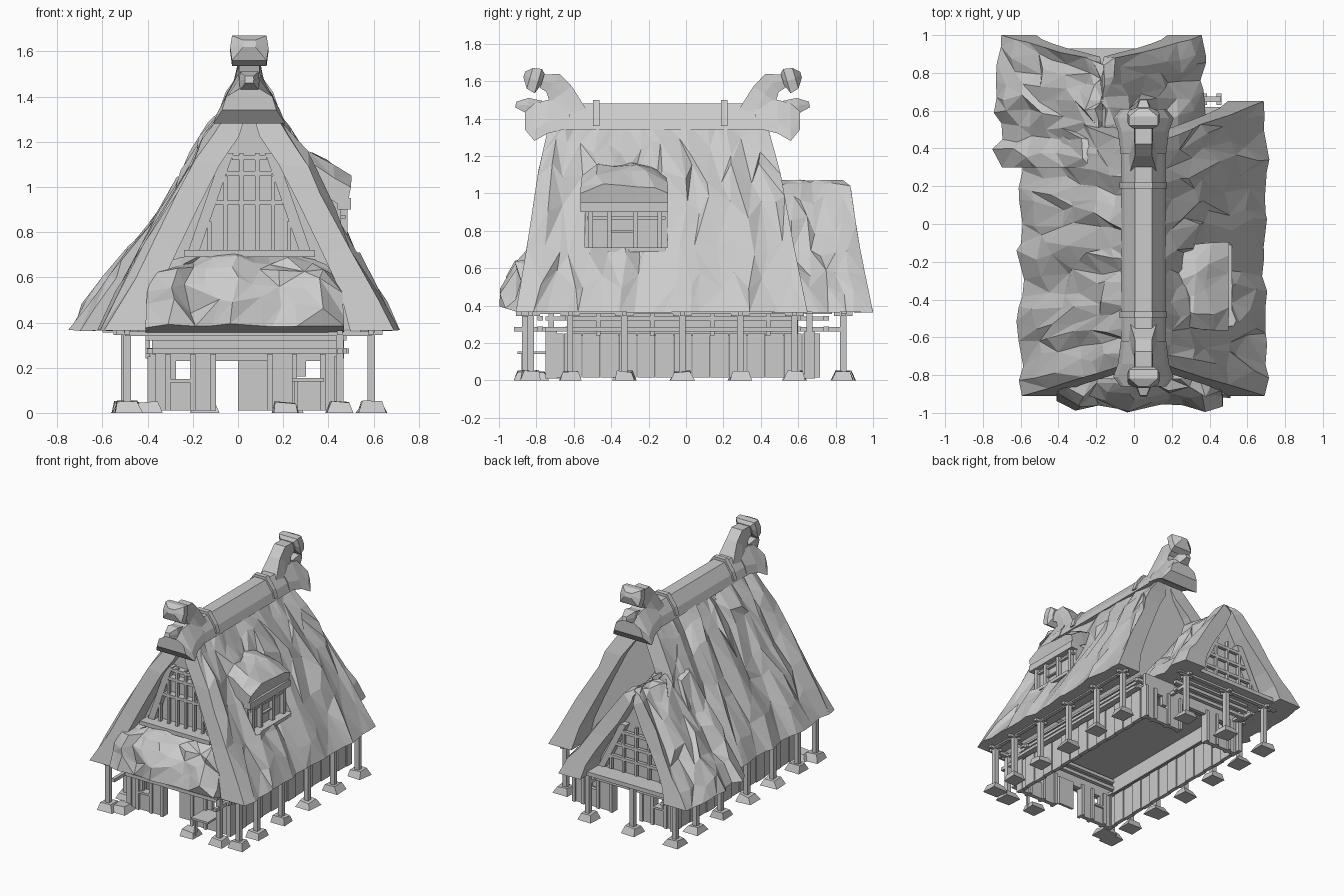
import bpy, bmesh, random
from mathutils import Vector

if "Cube" in bpy.data.objects:
    bpy.data.objects.remove(bpy.data.objects["Cube"])
random.seed(7)
R = random.uniform
CX, WX = 0.05, -0.17          # ridge lines of the main roof and the rear wing


def finish(bm, name):
    bmesh.ops.recalc_face_normals(bm, faces=bm.faces)
    me = bpy.data.meshes.new(name)
    bm.to_mesh(me)
    bm.free()
    ob = bpy.data.objects.new(name, me)
    bpy.context.collection.objects.link(ob)
    return ob


def boxes(name, items):
    """One object from boxes given as (x0, x1, y0, y1, z0, z1)."""
    bm = bmesh.new()
    for x0, x1, y0, y1, z0, z1 in items:
        for v in bmesh.ops.create_cube(bm, size=1)['verts']:
            v.co = ((x0 + x1) / 2 + v.co.x * (x1 - x0), (y0 + y1) / 2 + v.co.y * (y1 - y0),
                    (z0 + z1) / 2 + v.co.z * (z1 - z0))
    return finish(bm, name)


def loft(name, rings):
    bm = bmesh.new()
    vs = [[bm.verts.new(p) for p in r] for r in rings]
    n = len(vs[0])
    for a, b in zip(vs, vs[1:]):
        for i in range(n):
            bm.faces.new((a[i], a[(i + 1) % n], b[(i + 1) % n], b[i]))
    bm.faces.new(vs[0])
    bm.faces.new(vs[-1])
    return finish(bm, name)


def prism(name, pts, y0, y1):
    return loft(name, [[(x, y, z) for x, z in pts] for y in (y0, y1)])


def path(pts, t):
    t *= len(pts) - 1
    i = min(int(t), len(pts) - 2)
    return Vector(pts[i]).lerp(Vector(pts[i + 1]), t - i)


def thatch(name, P, nu, nv, amp, under):
    """Closed slab over P(u, v): ragged triangulated top, plain underside under(p, v)."""
    bm = bmesh.new()
    top, low = [], []
    out = (P(.5, .6) - under(P(.5, .6), .6)).normalized()
    for i in range(nu + 1):
        streak = R(-.6, .6)
        for j in range(nv + 1):
            u, v = i / nu, j / nv
            iu, iv = 0 < i < nu, 0 < j < nv
            p = P(u + (R(-.4, .4) / nu if iu else 0), v + (R(-.35, .35) / nv if iv else 0))
            k = (streak + R(-.7, .7)) * amp * (1 if iu and iv else .6)
            top.append(bm.verts.new(p + out * k))
            low.append(bm.verts.new(under(P(u, v), v)))
    at = lambda i, j: i * (nv + 1) + j
    for i in range(nu):
        for j in range(nv):
            q = [at(i, j), at(i + 1, j), at(i + 1, j + 1), at(i, j + 1)]
            bm.faces.new([low[k] for k in q])
            if random.random() < .5:
                q = q[1:] + q[:1]
            bm.faces.new([top[q[k]] for k in (0, 1, 2)])
            bm.faces.new([top[q[k]] for k in (0, 2, 3)])
    rim = [at(i, 0) for i in range(nu)] + [at(nu, j) for j in range(nv)] + \
          [at(i, nv) for i in range(nu, 0, -1)] + [at(0, j) for j in range(nv, 0, -1)]
    for a, b in zip(rim, rim[1:] + rim[:1]):
        bm.faces.new((top[a], top[b], low[b], low[a]))
    return finish(bm, name)


def gable_roof(name, cx, prof, front, back, nu, nv, amp, thick):
    sides = []
    for s, side in ((-1, 'left'), (1, 'right')):
        def P(u, v):
            h, z = path(prof, v)
            y0, y1 = (e[0] + (e[1] - e[0]) * v for e in (front, back))
            return Vector((cx + s * h, y0 + (y1 - y0) * u, z))

        def under(p, v):      # thicker toward the eaves, never past the ridge line
            h = abs(p.x - cx)
            return Vector((cx + s * max(h - thick * (1 + .7 * v ** 6), h * .1), p.y, p.z - .03 * (1 - v)))
        sides.append(thatch(f'{name}_{side}', P, nu, nv, amp, under))
    return sides


# Thatched roofs
main = [(.08, 1.38), (.25, 1.12), (.45, .72), (.65, .365)]
wing = [(.01, 1.07), (.08, 1.04), (.27, .76), (.41, .56), (.55, .365)]
_, right_roof = gable_roof('main_roof', CX, main, (-.73, -.91), (.43, .65), 17, 6, .036, .12)
gable_roof('rear_wing_roof', WX, wing, (.3, .3), (.84, 1.0), 9, 7, .045, .12)


def apron(u, v):
    h, y, z = path([(.36, -.74, .71), (.43, -.9, .62), (.44, -.965, .385)], v)
    return Vector((CX - .02 + (2 * u - 1) * h, y, z - .05 * abs(2 * u - 1) ** 4 * (1 - v)))


thatch('front_apron_roof', apron, 9, 5, .06, lambda p, v: p + Vector((0, .1, -.03)))

# Side dormer, set in a recess cut out of the right roof
cut = boxes('dormer_cutter', [(.44, .9, -.54, -.1, .71, .95)])
cut.hide_render = True
cut.hide_viewport = True
mod = right_roof.modifiers.new('recess', 'BOOLEAN')
mod.operation, mod.object, mod.solver = 'DIFFERENCE', cut, 'EXACT'


def dormer(u, v):
    x, z, h = path([(.22, 1.16, .2), (.36, 1.13, .23), (.5, 1.04, .235)], v)
    return Vector((x, -.33 + (2 * u - 1) * h, z - .04 * abs(2 * u - 1) ** 3))


thatch('dormer_roof', dormer, 5, 3, .025, lambda p, v: p + Vector((-.02, 0, -.1)))
boxes('dormer_wall', [(.28, .455, -.54, -.1, .69, .94)])
boxes('dormer_frame', [(.45, .485, y - .013, y + .013, .71, .92) for y in (-.51, -.41, -.27, -.14)] +
      [(.44, .52, -.53, -.11, .685, .71), (.44, .5, -.565, -.095, .9, .95), (.45, .475, -.41, -.27, .79, .8),
       (.45, .475, -.53, -.11, .86, .875)])

# Gable walls
tri = [(.55, .37), (.36, .7), (.15, 1.12), (.03, 1.34)]
outline = [(CX + h, z) for h, z in tri] + [(CX - h, z) for h, z in reversed(tri)]
prism('front_gable_wall', outline, -.7, -.67)
prism('back_gable_wall', outline, .41, .44)
tri = [(.46, .37), (.32, .56), (.18, .76), (.02, 1.0)]
prism('wing_gable_wall', [(WX + h, z) for h, z in tri] + [(WX - h, z) for h, z in reversed(tri)], .76, .79)


def lattice(name, cx, y0, y1, z0, z1, h0, h1, n, rails):
    """Trapezoid window: leaning side boards, upright posts and rails."""
    half = lambda z: h0 + (h1 - h0) * (z - z0) / (z1 - z0)
    for s, side in ((-1, 'left'), (1, 'right')):
        prism(f'{name}_board_{side}', [(cx + s * (h + d), z) for h, d, z in
              ((h0, 0, z0), (h0, .05, z0), (h1, .05, z1), (h1, 0, z1))], y0, y1)
    ya, yb = sorted((y0, (y0 + y1) / 2))
    its = []
    for i in range(n):
        x = (i / (n - 1) * 2 - 1) * h0 * .8
        top = min(z1, z0 + (abs(x) - h0) / (h1 - h0) * (z1 - z0))
        its.append((cx + x - .009, cx + x + .009, ya, yb, z0, top))
    its += [(cx - half(z), cx + half(z), ya, max(yb, y1), z - .011, z + .011) for z in rails]
    boxes(name + '_bars', its)


lattice('front_window', CX, -.75, -.7, .72, 1.15, .22, .07, 6, (.93, 1.06, 1.13))
boxes('front_window_sill', [(CX - .29, CX + .29, -.82, -.7, .69, .72)])
lattice('wing_window', WX, .84, .79, .42, .78, .26, .08, 5, (.52, .62, .72))
boxes('wing_balcony', [(WX - .36, WX + .36, .72, .93, .37, .4)])

# Ridge cap with binding straps
cap = [(-.12, 1.34), (-.1, 1.4), (-.045, 1.48), (.045, 1.48), (.1, 1.4), (.12, 1.34)]
prism('ridge_cap', [(CX + x, z) for x, z in cap], -.7, .45)
for i, y in enumerate((-.48, .205)):
    prism(f'ridge_strap_{i}', [(CX + x * 1.05, z + .02) for x, z in cap], y - .018, y + .018)


# Curled ridge-end ornaments
def hexring(y, z, w, t, dy, dz):
    return [(CX + a * w, y + b * t * dy, z + b * t * dz)
            for a, b in ((-1, 0), (-.9, 1), (.9, 1), (1, 0), (.9, -1), (-.9, -1))]


for tag, my in (('front', lambda y: y), ('back', lambda y: -.25 - y)):
    s = my(1) - my(0)
    horn = [(-.61, 1.42, .08, .09, 1, .1), (-.67, 1.53, .05, .07, .85, .6), (-.71, 1.59, .05, .06, .6, .8),
            (-.775, 1.6, .05, .035, .2, 1)]
    loft(f'upper_curl_{tag}', [hexring(my(y), z, w, t, dy * s, dz) for y, z, w, t, dy, dz in horn])
    head = [(-.765, 1.61, .06, .03), (-.79, 1.6, .085, .065), (-.835, 1.615, .085, .055), (-.865, 1.635, .03, .015)]
    loft(f'curl_head_{tag}', [hexring(my(y), z, w, t, .3 * s, 1) for y, z, w, t in head])
    rings = []
    for y, zb, zt, hb, ht in ((-.62, 1.35, 1.48, .12, .05), (-.74, 1.32, 1.5, .135, .05),
                              (-.81, 1.28, 1.48, .16, .045), (-.86, 1.34, 1.44, .12, .035)):
        rings.append([(CX + x, my(y), z) for x, z in
                      ((-hb, zb), (-hb * .85, zb + .06), (-ht, zt), (ht, zt), (hb * .85, zb + .06), (hb, zb))])
    loft(f'hood_{tag}', rings)
    spur = [(-.78, 1.45, .04, .045), (-.85, 1.47, .045, .04), (-.91, 1.475, .02, .015)]
    loft(f'hood_spur_{tag}', [hexring(my(y), z, w, t, .2 * s, 1) for y, z, w, t in spur])

# Side plank walls
planks = []
for x, n in ((.44, 14), (-.385, 15)):
    for i in range(n):
        y, d = -.75 + i * .098, .006 * (i % 2)
        planks.append((x - .015 + d, x + .015 + d, y, y + .094, .015, .25))
boxes('side_planks', planks)

# Front wall around the door and two windows, with matching rear wall
for name, y in (('front_wall', -.72), ('rear_wall', .66)):
    a, b = y - .015, y + .015
    boxes(name, [(-.38, -.31, a, b, .01, .25), (-.31, -.2, a, b, .01, .145), (-.2, -.11, a, b, .01, .25),
                 (.14, .25, a, b, .01, .25), (.25, .375, a, b, .01, .14), (.375, .46, a, b, .01, .25),
                 (-.38, .46, a, b, .23, .36)])
    boxes(name + '_trim', [(x - .012, x + .012, y - .03, y + .03, .01, .26)
                           for x in (-.375, -.31, -.2, -.11, .14, .25, .375, .45)] +
          [(-.31, -.2, y - .03, y + .03, .135, .15), (-.31, -.275, a, b, .14, .24), (.29 - .04, .3, a, b, .16, .24)])
boxes('door_panel', [(0, .13, -.69, -.67, .01, .23)])
boxes('counter', [(.24, .38, -.9, -.72, .14, .155), (.25, .265, -.88, -.86, .01, .14)])

# Upper wall band, ceiling and rails
boxes('upper_walls', [(.385, .4, -.63, .6, .24, .37), (-.345, -.33, -.63, .6, .24, .37)])
boxes('ceiling', [(-.4, .46, -.74, .62, .355, .37), (-.4, .2, .6, .78, .355, .37)])
rails = []
for z, e in ((.262, .03), (.32, 0)):
    for x, y1 in ((.45, .6), (-.39, .74)):
        rails.append((x - .012, x + .012 + e, -.75, y1, z, z + .022))
    rails += [(-.41, x1, y - .015, y + .015, z, z + .025)
              for y, x1 in ((-.78, .48), (-.63, .48), (.6, .48), (.75, .25))]
rails += [(x - .012, x + .012, y0, y1, .26, .285)
          for x, y0, y1 in ((.45, -.92, -.64), (-.39, -.92, -.64), (-.39, .6, .84), (.22, .6, .84))]
rails += [(x - .01, x + .01, y - .012, y + .012, .24, .36) for x in (.46, -.4) for y in (-.47, -.18, .14, .44)]
boxes('wall_rails', rails)

# Porch posts with cross brackets on rough stones
spots = [(x, y) for x in (-.49, .59) for y in (-.83, -.62, -.33, -.02, .29, .58)]
spots += [(x, .84) for x in (-.5, -.15, .22)] + [(.45, -.86)]
posts, brackets = [], []
for x, y in spots:
    posts.append((x - .017, x + .017, y - .017, y + .017, .03, .375))
    brackets += [(x - .05, x + .05, y - .012, y + .012, .345, .365), (x - .012, x + .012, y - .05, y + .05, .345, .365)]
bm = bmesh.new()
for x, y in spots + [(.21, -.86), (-.4, -.8)]:
    for v in bmesh.ops.create_cube(bm, size=1)['verts']:
        k = (.08, .12)[v.co.z < 0]
        v.co = (x + v.co.x * k * R(.85, 1.2), y + v.co.y * k * R(.85, 1.15), R(.04, .055) if v.co.z > 0 else 0)
finish(bm, 'foundation_stones')
boxes('porch_posts', posts)
boxes('post_brackets', brackets)
boxes('eave_beams', [(x - .015, x + .015, -.86, .6, .355, .375) for x in (-.49, .59)] +
      [(-.5, .59, -.87, -.84, .34, .36), (-.6, .3, .83, .86, .355, .375)])
